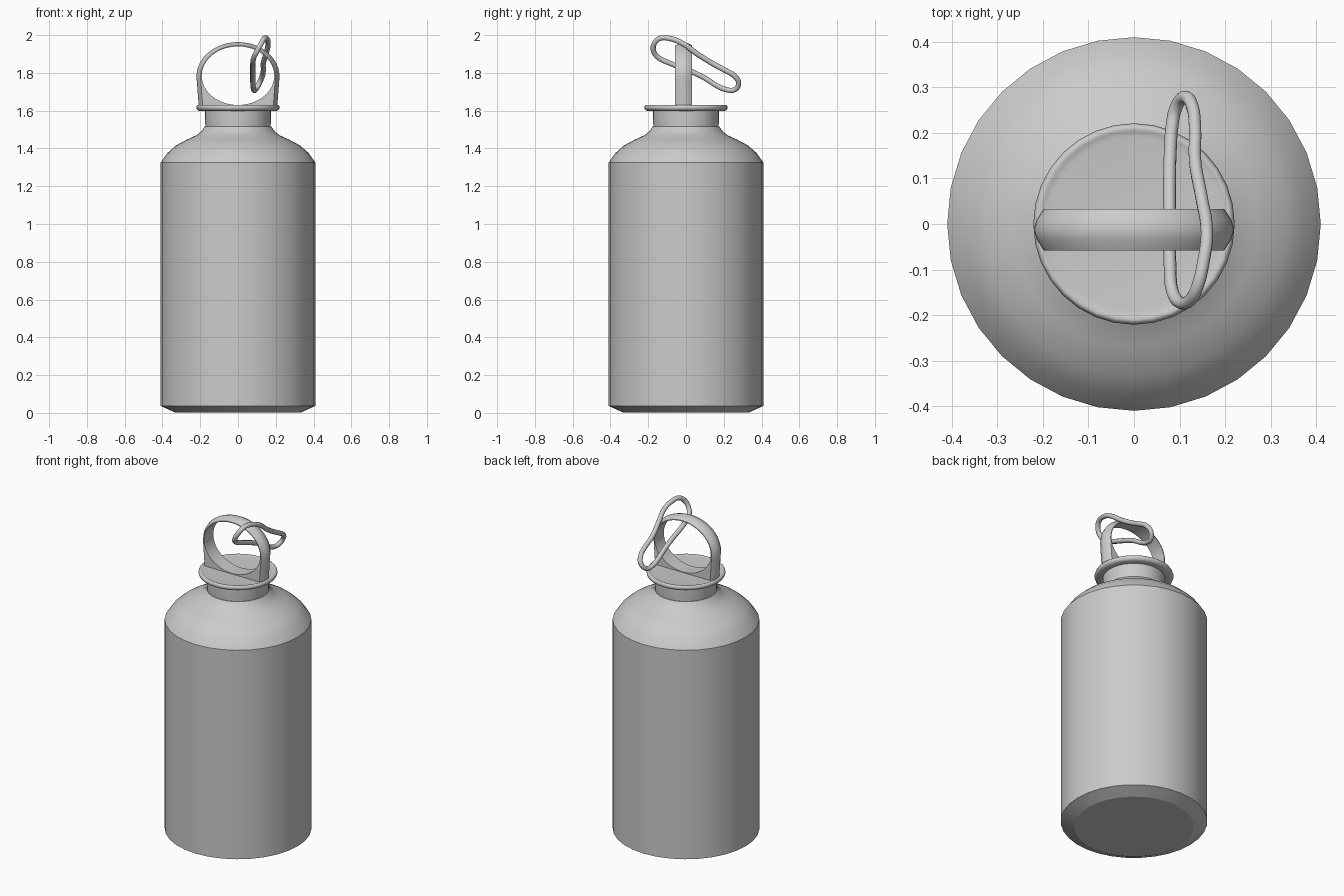
import bpy, bmesh
from math import sin, cos, pi, radians

if "Cube" in bpy.data.objects:
    bpy.data.objects.remove(bpy.data.objects["Cube"])


def make_object(name, bm, angle=30):
    bmesh.ops.recalc_face_normals(bm, faces=bm.faces)
    me = bpy.data.meshes.new(name)
    bm.to_mesh(me)
    bm.free()
    ob = bpy.data.objects.new(name, me)
    bpy.context.collection.objects.link(ob)
    bpy.ops.object.select_all(action='DESELECT')
    ob.select_set(True)
    bpy.context.view_layer.objects.active = ob
    bpy.ops.object.shade_smooth_by_angle(angle=radians(angle))
    return ob


def bridge(bm, a, b):
    n = len(a)
    for i in range(n):
        j = (i + 1) % n
        bm.faces.new((a[i], a[j], b[j], b[i]))


def lathe(name, profile, sides=32, angle=30):
    bm = bmesh.new()
    rings = [[bm.verts.new((r * cos(2 * pi * i / sides), r * sin(2 * pi * i / sides), z))
              for i in range(sides)] for r, z in profile]
    for a, b in zip(rings, rings[1:]):
        bridge(bm, a, b)
    bm.faces.new(rings[0])
    bm.faces.new(rings[-1])
    return make_object(name, bm, angle)


# Bottle body with chamfered base, rounded shoulder
lathe("bottle_body", [(0.33, 0.003), (0.335, 0.003), (0.41, 0.037), (0.41, 1.325),
                      (0.375, 1.375), (0.33, 1.415), (0.27, 1.447), (0.22, 1.47),
                      (0.195, 1.49), (0.176, 1.515)], angle=24)

# Neck under the cap
lathe("neck", [(0.172, 1.50), (0.173, 1.515), (0.175, 1.59), (0.175, 1.61)])

# Cap disc with rounded rim and shallow dish
lathe("cap", [(0.17, 1.6), (0.205, 1.599), (0.217, 1.606), (0.221, 1.617), (0.217, 1.628),
              (0.21, 1.631), (0.204, 1.628), (0.19, 1.626)], angle=50)


# Carry handle: arch with straight legs around an elliptical hole
def outer(t):
    s = -1 if cos(t) < 0 else 1
    if sin(t) >= 0:
        return 0.22 * cos(t), 1.78 + 0.183 * sin(t)
    d = math_down(t)
    if d <= 45:
        return s * (0.22 - 0.012 * d / 45), 1.78 - 0.154 * d / 45
    return s * 0.208 * (90 - d) / 45, 1.626


def math_down(t):
    # degrees below the horizontal, 0 to 90
    d = (t * 180 / pi) % 360
    return d - 180 if d <= 270 else 360 - d


bm = bmesh.new()
sections = []
for i in range(48):
    t = 2 * pi * i / 48
    x, z = outer(t)

    def shrunk(f):
        return x * f, (1.785 + (z - 1.785) * f if z > 1.785 else z)

    inner = (0.192 * cos(t), 1.785 + 0.155 * sin(t))
    pts = [(inner, -0.058), (shrunk(0.9), -0.058), (shrunk(0.97), -0.034), ((x, z), -0.012),
           (shrunk(0.97), 0.010), (shrunk(0.9), 0.033), (inner, 0.033)]
    sections.append([bm.verts.new((p[0], y, p[1])) for p, y in pts])
for a, b in zip(sections, sections[1:] + sections[:1]):
    bridge(bm, a, b)
make_object("carry_handle", bm, 35)

# Bent wire loop threaded through the handle
path = [(.14, -.135, 1.984), (.152, -.085, 1.982), (.16, -.02, 1.957), (.148, .06, 1.90),
        (.134, .14, 1.85), (.134, .21, 1.812), (.128, .258, 1.782), (.112, .279, 1.745),
        (.092, .255, 1.71), (.083, .21, 1.712), (.08, .167, 1.73), (.078, .09, 1.778),
        (.078, .02, 1.81), (.079, -.087, 1.852), (.085, -.15, 1.884), (.103, -.173, 1.92),
        (.125, -.165, 1.96)]
cu = bpy.data.curves.new("wire_loop", 'CURVE')
cu.dimensions = '3D'
cu.bevel_depth = 0.014
cu.bevel_resolution = 3
cu.resolution_u = 5
sp = cu.splines.new('BEZIER')
sp.bezier_points.add(len(path) - 1)
for bp, co in zip(sp.bezier_points, path):
    bp.co = co
    bp.handle_left_type = bp.handle_right_type = 'AUTO'
sp.use_cyclic_u = True
bpy.context.collection.objects.link(bpy.data.objects.new("wire_loop", cu))
